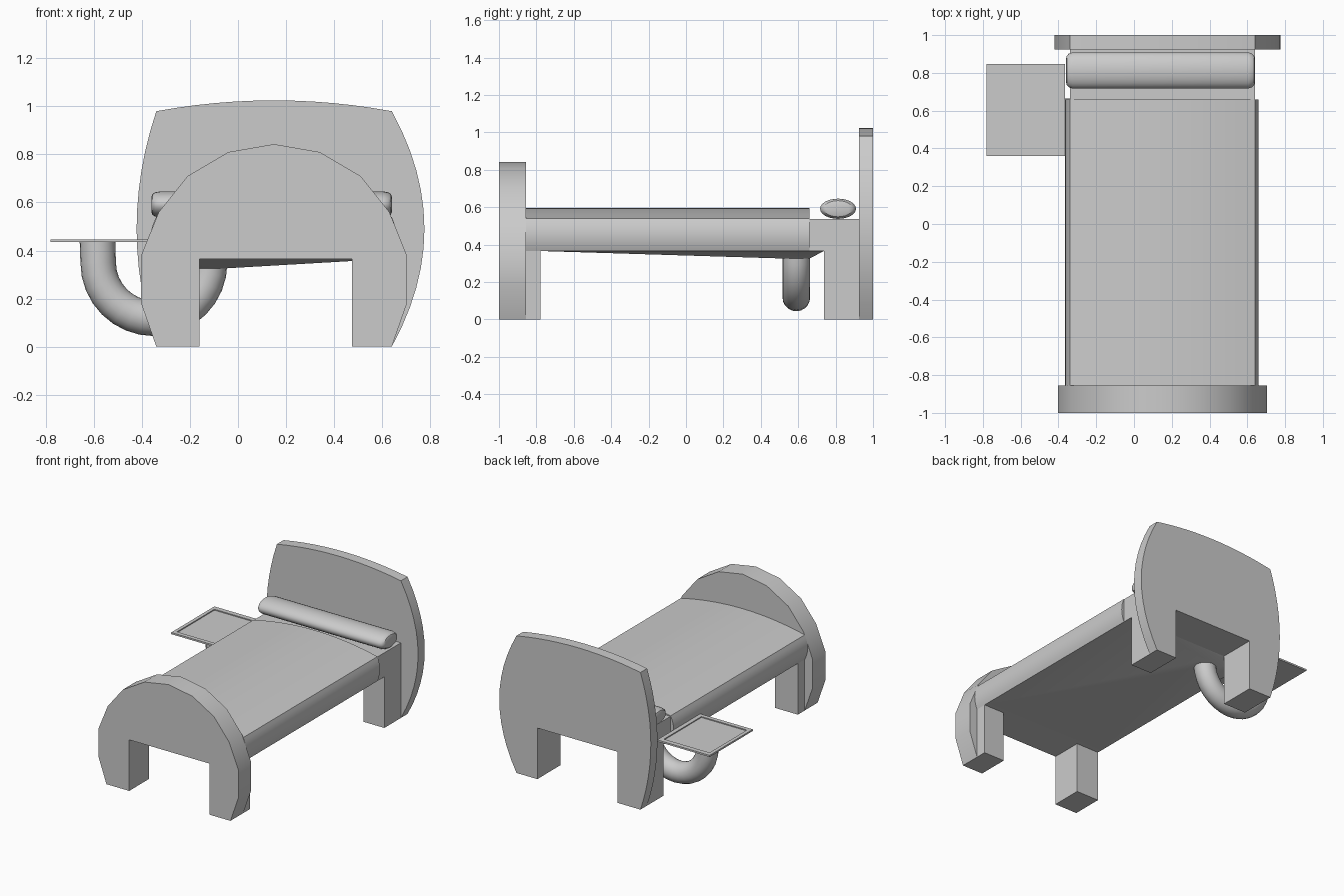
import bpy, bmesh, math
from mathutils import Vector

if "Cube" in bpy.data.objects:
    bpy.data.objects.remove(bpy.data.objects["Cube"])

CX = 0.15  # centre line of the bed
grey = bpy.data.materials.new("plain grey")
grey.diffuse_color = (0.6, 0.6, 0.6, 1)
grey.use_nodes = True
grey.node_tree.nodes["Principled BSDF"].inputs["Base Color"].default_value = grey.diffuse_color


def finish(name, bm):
    bmesh.ops.recalc_face_normals(bm, faces=bm.faces)
    me = bpy.data.meshes.new(name)
    bm.to_mesh(me)
    bm.free()
    me.materials.append(grey)
    ob = bpy.data.objects.new(name, me)
    bpy.context.collection.objects.link(ob)
    bpy.ops.object.select_all(action='DESELECT')
    ob.select_set(True)
    bpy.context.view_layer.objects.active = ob
    bpy.ops.object.shade_smooth_by_angle(angle=math.radians(30))
    return ob


def extrude_profile(name, pts, y0, y1):
    """Extrude an x-z outline along y."""
    bm = bmesh.new()
    face = bm.faces.new([bm.verts.new((x, y0, z)) for x, z in pts])
    new = bmesh.ops.extrude_face_region(bm, geom=[face])["geom"]
    bmesh.ops.translate(bm, vec=(0, y1 - y0, 0),
                        verts=[v for v in new if isinstance(v, bmesh.types.BMVert)])
    return finish(name, bm)


def loft(name, rings):
    """Skin closed rings of points and cap both ends."""
    bm = bmesh.new()
    rows = [[bm.verts.new(p) for p in r] for r in rings]
    n = len(rows[0])
    for a, b in zip(rows, rows[1:]):
        for i in range(n):
            bm.faces.new((a[i], a[(i + 1) % n], b[(i + 1) % n], b[i]))
    bm.faces.new(rows[0])
    bm.faces.new(rows[-1])
    return finish(name, bm)


def arc(p, q, bulge, n):
    """Points from p to q (q excluded), bowed to the left by bulge."""
    p, q = Vector(p), Vector(q)
    d = (q - p).normalized()
    side = Vector((-d.y, d.x))
    return [tuple(p.lerp(q, i / n) + side * bulge * (1 - (2 * i / n - 1) ** 2))
            for i in range(n)]


def rect(x0, x1, y0, y1, z):
    return [(x0, y0, z), (x1, y0, z), (x1, y1, z), (x0, y1, z)]


# Gap between the legs, shared by both end boards
gap = [(0.64, 0), (0.475, 0), (0.475, 0.365), (-0.16, 0.365), (-0.16, 0)]

# Footboard: faceted round outline
half = [(0.49, 0), (0.553, 0.18), (0.553, 0.38), (0.48, 0.56), (0.36, 0.71), (0.19, 0.81)]
outline = [(CX - x, z) for x, z in half] + [(CX, 0.843)]
outline += [(CX + x, z) for x, z in reversed(half[1:])]
extrude_profile("footboard", outline + gap, -1, -0.855)

# Headboard: bowed sides and top
outline = (arc((-0.34, 0), (-0.34, 0.98), 0.082, 12)
           + arc((-0.34, 0.98), (0.64, 0.98), 0.045, 12)
           + arc((0.64, 0.98), (0.64, 0), 0.136, 12))
extrude_profile("headboard", outline + gap, 0.925, 1)

# Legs behind the boards
for side, x0, x1 in (("left", -0.34, -0.16), ("right", 0.475, 0.64)):
    for end, y0, y1 in (("front", -0.855, -0.777), ("back", 0.738, 0.925)):
        loft(f"{end}_{side}_leg", [rect(x0, x1, y0, y1, 0), rect(x0, x1, y0, y1, 0.365)])

# Bed base at the head end
loft("head_base", [rect(-0.34, 0.64, 0.66, 0.925, 0.365), rect(-0.34, 0.64, 0.66, 0.925, 0.537)])

# Mattress: bulging sides and arched top
bed = (arc((-0.34, 0.365), (-0.34, 0.54), 0.024, 8)
       + arc((-0.34, 0.54), (0.64, 0.54), 0.056, 16)
       + arc((0.64, 0.54), (0.64, 0.365), 0.02, 8) + [(0.64, 0.365)])
extrude_profile("mattress", bed, -0.855, 0.66)

# Underside sloping down to the support tube
loft("underside", [rect(-0.34, 0.64, -0.777, 0.738, 0.366),
                   rect(-0.19, -0.05, 0.52, 0.66, 0.326)])

# Pillow: flattened roll with rounded ends
rings = []
for x, s in ((-0.36, 0.62), (-0.356, 0.8), (-0.345, 0.93), (-0.325, 1),
             (0.605, 1), (0.625, 0.93), (0.636, 0.8), (0.64, 0.62)):
    rings.append([(x, 0.813 + 0.096 * s * math.cos(t), 0.592 + 0.054 * s * math.sin(t))
                  for t in (i * math.tau / 24 for i in range(24))])
loft("pillow", rings)

# Bent tube carrying the tray
R, r, mid = 0.232, 0.074, Vector((-0.35, 0.59, 0.35))
path = [(mid + Vector((-R - 0.003, 0, 0.088)), Vector((-1, 0, 0)))]
for i in range(17):
    a = math.pi + math.pi * i / 16
    d = Vector((math.cos(a), 0, math.sin(a)))
    path.append((mid + d * R, d))
rings = [[c + d * r * math.cos(t) + Vector((0, r * math.sin(t), 0))
          for t in (i * math.tau / 20 for i in range(20))] for c, d in path]
loft("tray_tube", rings)

# Tray with a shallow recess
outer, inner = (-0.78, -0.365, 0.36, 0.847), (-0.755, -0.395, 0.39, 0.812)
loft("tray", [rect(*outer, 0.435), rect(*outer, 0.447),
              rect(*inner, 0.447), rect(*inner, 0.440)])
